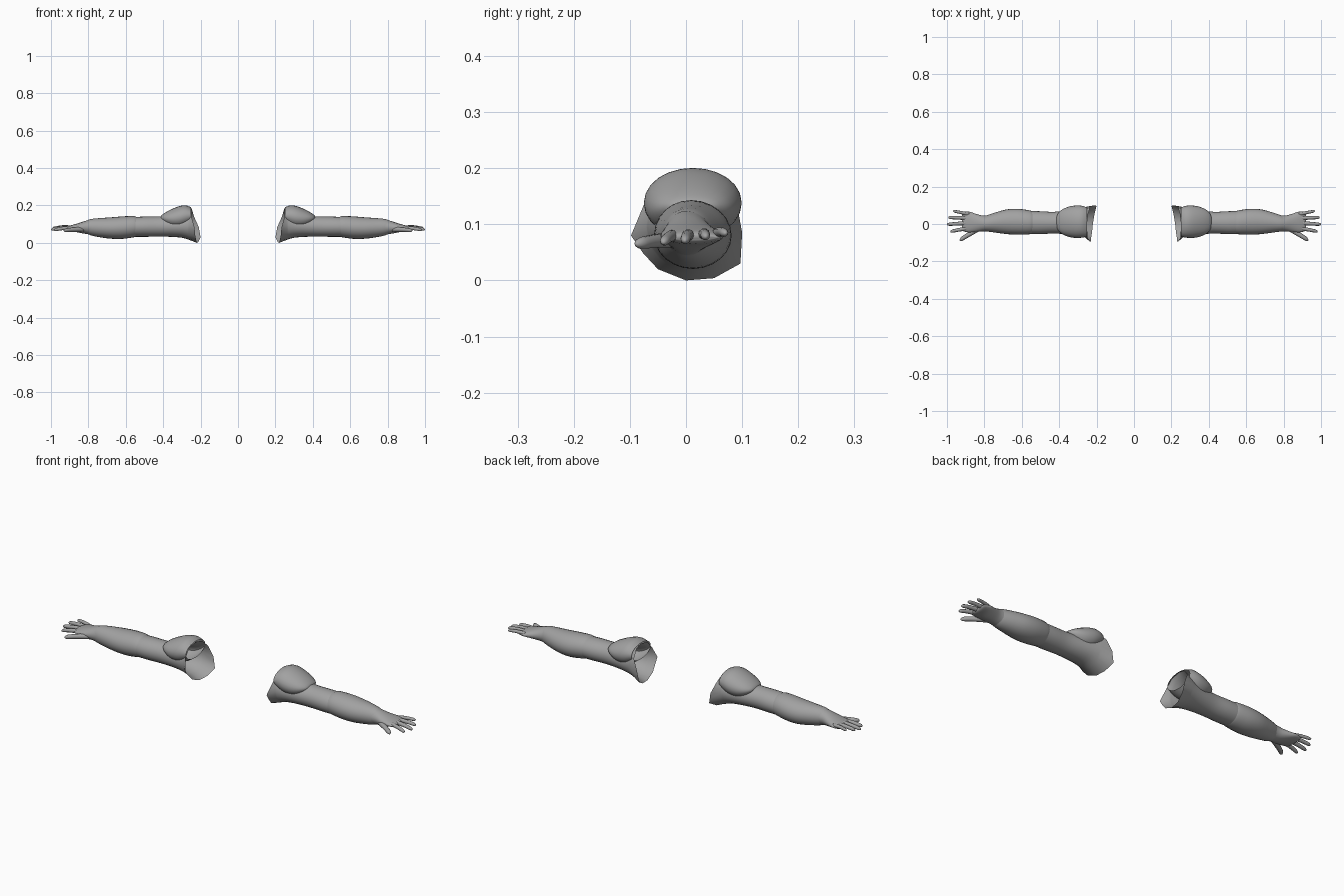
import bpy, bmesh, math

if "Cube" in bpy.data.objects:
    bpy.data.objects.remove(bpy.data.objects["Cube"])

SEG = 24
skin = bpy.data.materials.new("plain grey")
skin.diffuse_color = (0.36, 0.36, 0.36, 1)
skin.use_nodes = True
skin.node_tree.nodes["Principled BSDF"].inputs["Base Color"].default_value = skin.diffuse_color


def catmull(a, b, c, d, t):
    return tuple(0.5 * (2 * q + (r - p) * t + (2 * p - 5 * q + 4 * r - s) * t * t
                        + (3 * q - p - 3 * r + s) * t ** 3)
                 for p, q, r, s in zip(a, b, c, d))


def smooth(rows, steps):
    """Spline through rows of numbers."""
    out = []
    for i in range(len(rows) - 1):
        a, d = rows[max(i - 1, 0)], rows[min(i + 2, len(rows) - 1)]
        out += [catmull(a, rows[i], rows[i + 1], d, k / steps) for k in range(steps)]
    return out + [rows[-1]]


def ellipse(row, seg):
    x, y, z, ry, rz = row
    angles = [2 * math.pi * k / seg for k in range(seg)]
    return [(x, y + ry * math.cos(a), z + rz * math.sin(a)) for a in angles]


def loft(name, rows, steps=3, seg=SEG, rim=None, cap_start=False, cap_end=False):
    """Skin elliptical sections (x, y, z, ry, rz), mirrored to both sides."""
    rings = [ellipse(r, seg) for r in smooth(rows, steps)]
    if rim:
        rings.insert(0, rim)
    bm = bmesh.new()
    vs = [[bm.verts.new(p) for p in ring] for ring in rings]
    for a, b in zip(vs, vs[1:]):
        for j in range(seg):
            k = (j + 1) % seg
            bm.faces.new((a[j], a[k], b[k], b[j]))
    if cap_start:
        bm.faces.new(vs[0][::-1])
    if cap_end:
        bm.faces.new(vs[-1])
    mesh = bpy.data.meshes.new(name)
    bm.to_mesh(mesh)
    bm.free()
    mesh.materials.append(skin)
    for p in mesh.polygons:
        p.use_smooth = True
    ob = bpy.data.objects.new(name, mesh)
    bpy.context.collection.objects.link(ob)
    mod = ob.modifiers.new("both sides", 'MIRROR')
    mod.use_mirror_merge = False
    return ob


# Upper arm with a ragged, flared open edge at the armpit
edge = [(.21, .1, .085), (.235, .09, .14), (.245, .055, .175), (.25, .012, .186),
        (.25, -.04, .173), (.248, -.075, .135), (.232, -.098, .08), (.23, -.076, .048),
        (.225, -.05, .02), (.22, 0, 0), (.212, .05, .004), (.2, .097, .03)]
rim = []
for i, p in enumerate(edge):
    q = edge[(i + 1) % len(edge)]
    rim += [p, tuple((u + v) / 2 for u, v in zip(p, q))]
loft("upper_arm", [(.262, .01, .095, .081, .079), (.3, .01, .09, .073, .063),
                   (.36, .009, .088, .064, .056), (.43, .007, .087, .058, .054),
                   (.5, .007, .086, .061, .054), (.55, .008, .085, .061, .053),
                   (.6, .01, .083, .058, .05)], rim=rim)

# Rounded shoulder muscle overlapping the arm
loft("shoulder", [(.25, .01, .147, .078, .042), (.278, .012, .143, .085, .057),
                  (.31, .012, .136, .087, .061), (.35, .012, .13, .08, .052),
                  (.385, .012, .13, .065, .034), (.408, .012, .132, .042, .016),
                  (.415, .012, .132, .018, .006)], cap_end=True)

# Forearm, swelling below the elbow then tapering to the wrist
loft("forearm", [(.54, .008, .086, .058, .051), (.56, .009, .086, .064, .057),
                 (.62, .012, .081, .069, .06), (.68, .012, .079, .066, .057),
                 (.74, .008, .081, .054, .051), (.78, .004, .083, .045, .045),
                 (.8, .002, .084, .04, .039)])

# Hand
loft("palm", [(.775, .003, .084, .044, .043), (.81, .003, .083, .042, .036),
              (.85, .006, .08, .05, .026), (.885, .011, .079, .056, .017),
              (.912, .012, .077, .051, .011), (.92, .012, .077, .044, .005)],
     cap_end=True)


def finger(name, base, tip, r, rise=.004):
    """Tapering finger with a rounded end."""
    rows = []
    for t, s in ((0, 1.1), (.3, 1.05), (.6, .95), (.85, .88), (.94, .7), (.985, .4), (1, .12)):
        x, y, z = (a + (b - a) * t for a, b in zip(base, tip))
        stretch = math.hypot(1, (tip[1] - base[1]) / (tip[0] - base[0]))
        rows.append((x, y, z + rise * math.sin(math.pi * t), r * s * stretch, r * s))
    loft(name, rows, steps=2, seg=10, cap_start=True, cap_end=True)


finger("little_finger", (.88, .052, .081), (.968, .07, .084), .0085)
finger("ring_finger", (.88, .031, .08), (.993, .035, .078), .0098)
finger("middle_finger", (.88, .006, .08), (1.0, -.002, .071), .0102)
finger("index_finger", (.88, -.02, .079), (.982, -.04, .068), .01)
finger("thumb", (.82, -.018, .072), (.932, -.086, .065), .0125, .002)
